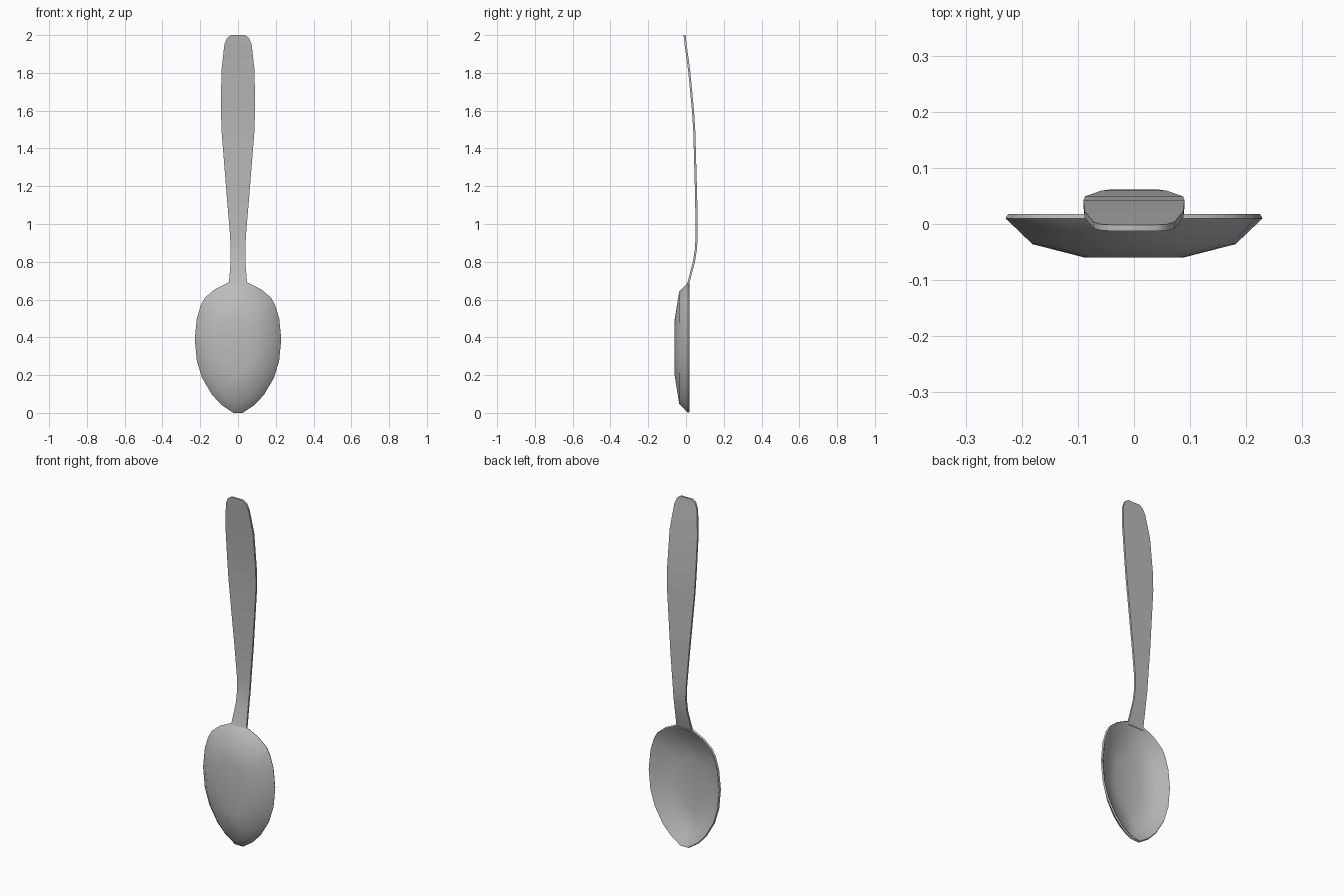
import bpy, bmesh, math

cube = bpy.data.objects.get("Cube")
if cube:
    bpy.data.objects.remove(cube, do_unlink=True)

steel = bpy.data.materials.new("brushed steel grey")
steel.use_nodes = True
COLOUR = (0.5, 0.5, 0.5, 1)
steel.diffuse_color = COLOUR
steel.node_tree.nodes["Principled BSDF"].inputs["Base Color"].default_value = COLOUR


def loft(name, rings):
    """Skin a list of closed point rings and cap both ends."""
    bm = bmesh.new()
    loops = [[bm.verts.new(p) for p in ring] for ring in rings]
    n = len(loops[0])
    for a, b in zip(loops, loops[1:]):
        for i in range(n):
            j = (i + 1) % n
            bm.faces.new((a[i], a[j], b[j], b[i]))
    bm.faces.new(loops[0])
    bm.faces.new(loops[-1])
    bmesh.ops.recalc_face_normals(bm, faces=bm.faces)
    mesh = bpy.data.meshes.new(name)
    bm.to_mesh(mesh)
    bm.free()
    mesh.shade_smooth()
    mesh.set_sharp_from_angle(angle=math.radians(42))
    mesh.materials.append(steel)
    obj = bpy.data.objects.new(name, mesh)
    bpy.context.collection.objects.link(obj)
    return obj


# Bowl: egg outline (half width, height), mirrored, stepped down in depth
half = [(0.025, 0.0), (0.085, 0.04), (0.137, 0.095), (0.19, 0.185),
        (0.218, 0.275), (0.229, 0.39), (0.218, 0.5), (0.197, 0.57),
        (0.175, 0.61), (0.122, 0.655), (0.05, 0.69)]
outline = half + [(-x, z) for x, z in reversed(half)]
MID = 0.347


def bowl_ring(sx, sz, y):
    return [(x * sx, y, MID + (z - MID) * sz) for x, z in outline]


# Rings run from the outside bottom, over the rim, to the inside bottom
loft("bowl", [bowl_ring(*r) for r in (
    (0.38, 0.43, -0.06), (0.79, 0.86, -0.036), (1, 1, 0.01),
    (0.98, 0.985, 0.018), (0.95, 0.965, 0.016),
    (0.76, 0.83, -0.025), (0.37, 0.42, -0.048))])

# Handle: flat bar swept along a gentle curve (height, depth, half width)
stations = [(0.67, 0.006, 0.052), (0.7, 0.016, 0.047), (0.8, 0.042, 0.039),
            (0.87, 0.053, 0.039), (0.94, 0.056, 0.042), (1.13, 0.054, 0.058),
            (1.49, 0.044, 0.087), (1.6, 0.037, 0.09), (1.81, 0.017, 0.088),
            (1.95, -0.002, 0.072), (1.985, -0.006, 0.058), (2.0, -0.007, 0.038)]
T = 0.0055
loft("handle", [[(-w, y - T, z), (w, y - T, z), (w, y + T, z), (-w, y + T, z)]
                for z, y, w in stations])
